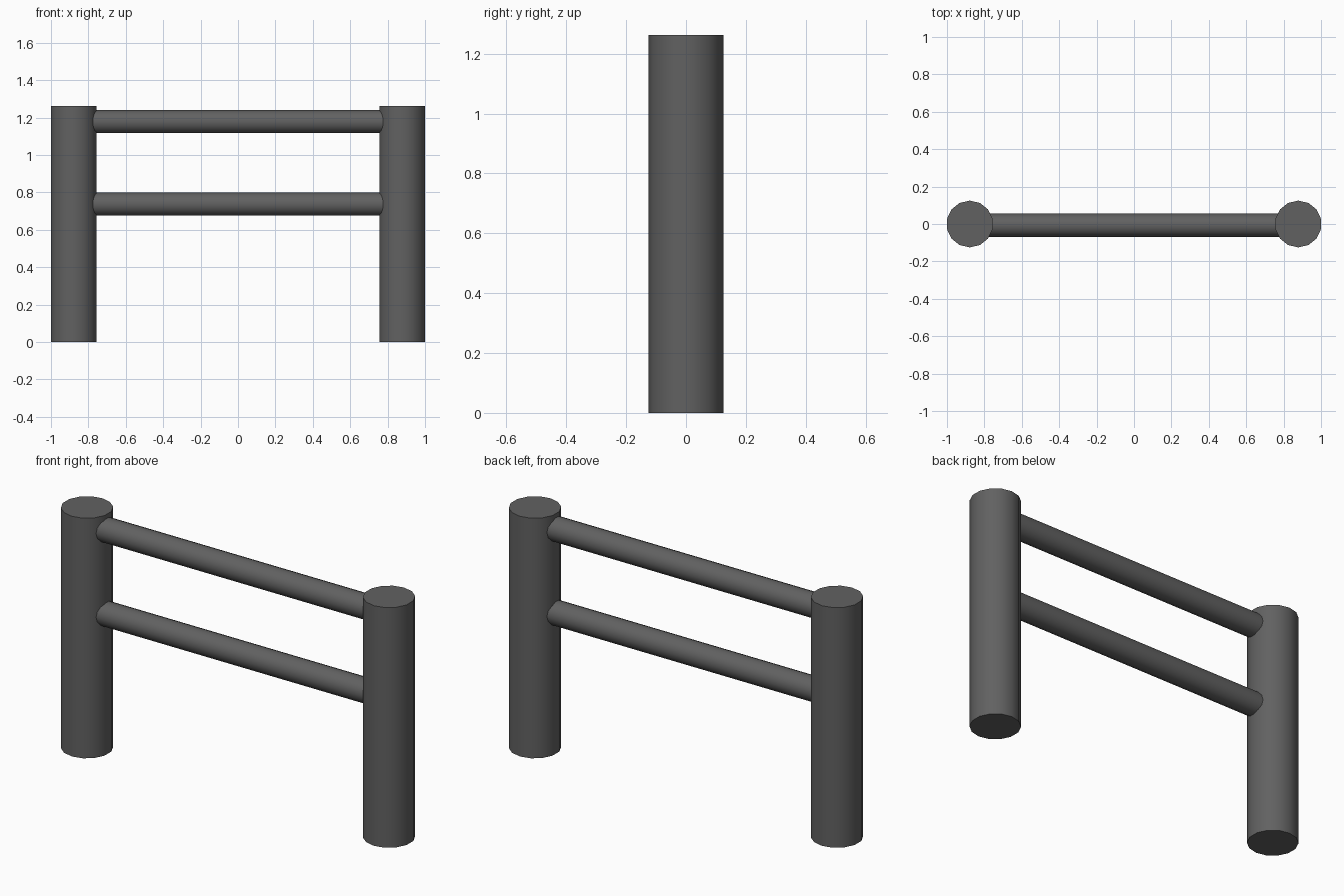
import bpy
import math

if "Cube" in bpy.data.objects:
    bpy.data.objects.remove(bpy.data.objects["Cube"])

# Dark grey finish shared by every part
dark = bpy.data.materials.new("dark_grey")
dark.diffuse_color = (0.12, 0.12, 0.12, 1)
dark.use_nodes = True
dark.node_tree.nodes["Principled BSDF"].inputs["Base Color"].default_value = dark.diffuse_color


def rod(name, radius, length, location, rotation=(0, 0, 0)):
    """Fourteen-sided capped cylinder with smooth sides and crisp ends."""
    bpy.ops.mesh.primitive_cylinder_add(vertices=14, radius=radius, depth=length,
                                        location=location, rotation=rotation)
    obj = bpy.context.object
    obj.name = name
    obj.data.materials.append(dark)
    bpy.ops.object.shade_smooth_by_angle(angle=math.radians(40))
    return obj


POST_R, POST_H, POST_X = 0.125, 1.262, 0.878

# Two upright posts
for side, sign in (("left", -1), ("right", 1)):
    rod(f"{side}_post", POST_R, POST_H, (sign * POST_X, 0, POST_H / 2))

# Two horizontal rails running into the posts
for name, z in (("upper_rail", 1.178), ("lower_rail", 0.737)):
    rod(name, 0.063, 2 * POST_X - 0.06, (0, -0.007, z), (0, math.pi / 2, 0))
